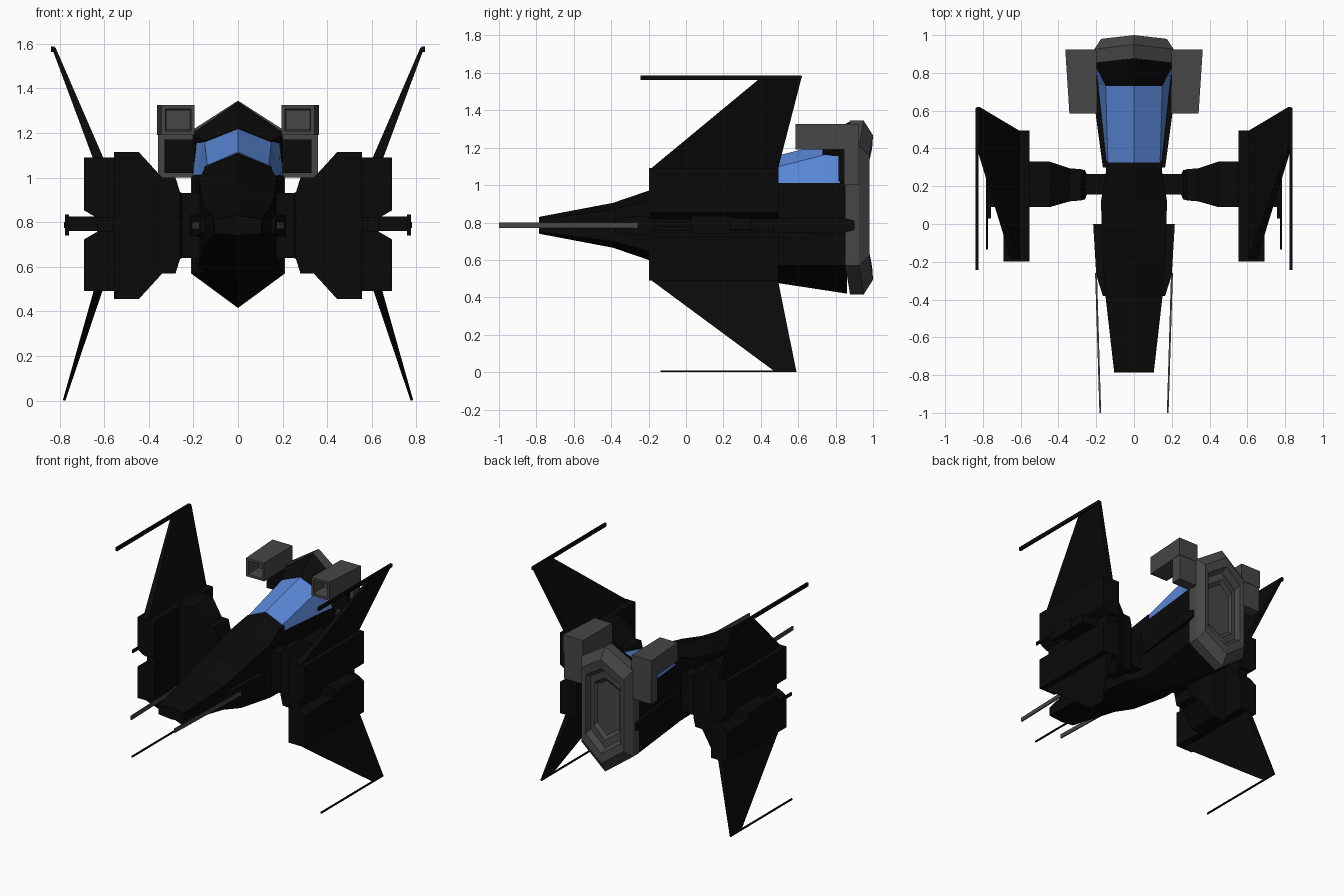
import bpy, bmesh


def material(name, rgb):
    m = bpy.data.materials.new(name)
    m.diffuse_color = (*rgb, 1)
    return m


BLACK = material("hull black", (0.003, 0.003, 0.003))
GREY = material("engine grey", (0.062, 0.062, 0.062))
BLUE = material("canopy blue", (0.105, 0.25, 0.70))


def loft(name, rings, mat, mirror=False):
    """Skin a list of equal-length point rings, cap the ends, optionally mirror in x."""
    bm = bmesh.new()
    rows = [[bm.verts.new(p) for p in r] for r in rings]
    n = len(rows[0])
    for a, b in zip(rows, rows[1:]):
        for i in range(n):
            bm.faces.new((a[i], a[(i + 1) % n], b[(i + 1) % n], b[i]))
    bm.faces.new(rows[0])
    bm.faces.new(rows[-1])
    bmesh.ops.recalc_face_normals(bm, faces=bm.faces)
    me = bpy.data.meshes.new(name)
    bm.to_mesh(me)
    bm.free()
    me.materials.append(mat)
    ob = bpy.data.objects.new(name, me)
    bpy.context.collection.objects.link(ob)
    if mirror:
        ob.modifiers.new("mirror", "MIRROR").use_mirror_merge = False
    return ob


def hexa(y, w, top, sh, lo, bot, dy=0.0):
    """Upright hexagon across the hull; dy pushes the centre line backwards."""
    return [(0, y + dy, top), (w, y, sh), (w, y, lo),
            (0, y + dy, bot), (-w, y, lo), (-w, y, sh)]


def rect_y(y, x0, x1, z0, z1):
    return [(x0, y, z0), (x1, y, z0), (x1, y, z1), (x0, y, z1)]


def rect_x(x, y0, y1, z0, z1):
    return [(x, y0, z0), (x, y1, z0), (x, y1, z1), (x, y0, z1)]


def rect_z(z, x0, x1, y0, y1):
    return [(x0, y0, z), (x1, y0, z), (x1, y1, z), (x0, y1, z)]


def box(name, x0, x1, y0, y1, z0, z1, mat=BLACK):
    return loft(name, [rect_y(y0, x0, x1, z0, z1), rect_y(y1, x0, x1, z0, z1)], mat, True)


# Hull: nose, neck and rear tub under the canopy
loft("hull", [
    hexa(-0.785, 0.105, 0.83, 0.815, 0.75, 0.74),
    hexa(-0.39, 0.15, 0.905, 0.87, 0.70, 0.665),
    hexa(-0.20, 0.165, 0.97, 0.92, 0.645, 0.60),
    hexa(0.12, 0.175, 1.05, 0.99, 0.60, 0.54),
    hexa(0.28, 0.148, 1.10, 1.045, 0.575, 0.51),
    hexa(0.33, 0.15, 1.112, 1.05, 0.57, 0.50),
    hexa(0.335, 0.15, 1.03, 1.01, 0.57, 0.50),
    hexa(0.86, 0.208, 1.05, 1.01, 0.57, 0.42)], BLACK)


def shell(y, wb, ws, sh, top, base=1.01):
    return [(wb, y, base), (ws, y, sh), (0, y, top), (-ws, y, sh), (-wb, y, base)]


# Canopy glass and the hood behind it
loft("canopy", [shell(0.325, 0.146, 0.138, 1.055, 1.115),
                shell(0.735, 0.19, 0.15, 1.16, 1.22),
                shell(0.825, 0.203, 0.185, 1.165, 1.23)], BLUE)
loft("hood", [shell(0.73, 0.145, 0.148, 1.165, 1.222, 1.155),
              shell(0.825, 0.19, 0.198, 1.19, 1.31, 1.155),
              shell(0.875, 0.208, 0.208, 1.21, 1.34, 1.0)], BLACK)

# Engine plate with a stepped recess
def plate(y, s, dy):
    h = 0.88
    return hexa(y, 0.21 * s, h + 0.465 * s, h + 0.33 * s, h - 0.31 * s, h - 0.465 * s, dy)


loft("engine_plate", [plate(0.852, 1, 0.025), plate(0.925, 1, 0.025), plate(0.98, 0.83, 0.02),
                      plate(0.975, 0.68, 0.02), plate(0.93, 0.62, 0.02),
                      plate(0.93, 0.5, 0.02), plate(0.91, 0.44, 0.02)], GREY)

# Side rails along the rear hull
loft("side_rail", [rect_y(0.30, 0.14, 0.165, 0.75, 0.82), rect_y(0.82, 0.19, 0.235, 0.74, 0.83),
                   rect_y(0.90, 0.19, 0.225, 0.76, 0.81)], BLACK, True)

# Nose gun mounts and barrels
loft("gun_mount", [rect_y(-0.38, 0.13, 0.165, 0.75, 0.82), rect_y(-0.27, 0.14, 0.2, 0.735, 0.835),
                   rect_y(0.0, 0.14, 0.216, 0.735, 0.835)], BLACK, True)
loft("nose_gun", [rect_y(-1.0, 0.174, 0.183, 0.77, 0.80),
                  rect_y(-0.26, 0.196, 0.206, 0.77, 0.80)], GREY, True)

# Launcher tubes (open at the front), brackets and dark joints
loft("launcher_tube", [rect_y(0.70, 0.215, 0.32, 1.215, 1.30), rect_y(0.585, 0.21, 0.325, 1.208, 1.308),
                       rect_y(0.585, 0.195, 0.342, 1.19, 1.326),
                       rect_y(0.925, 0.20, 0.364, 1.19, 1.326)], GREY, True)
box("launcher_bracket", 0.20, 0.358, 0.845, 0.922, 1.0, 1.195, GREY)
box("launcher_joint", 0.20, 0.33, 0.815, 0.85, 1.02, 1.17)

# Wing arms stepping outwards
loft("wing_arm", [rect_x(0.10, 0.155, 0.265, 0.64, 0.93), rect_x(0.25, 0.155, 0.265, 0.64, 0.93),
                  rect_x(0.26, 0.13, 0.285, 0.635, 0.935), rect_x(0.28, 0.125, 0.29, 0.57, 1.0),
                  rect_x(0.34, 0.12, 0.295, 0.57, 1.0), rect_x(0.445, 0.09, 0.33, 0.455, 1.115),
                  rect_x(0.555, 0.09, 0.33, 0.455, 1.115)], BLACK, True)

# Wing pods above and below a central groove
box("wing_core", 0.555, 0.63, -0.17, 0.47, 0.70, 0.87)
for name, s, half in (("upper_wing_pod", 1, 0.303), ("lower_wing_pod", -1, 0.297)):
    prof = [(0.553, 0.03), (0.63, 0.03), (0.69, 0.065), (0.69, half), (0.553, half)]
    loft(name, [[(x, y, 0.788 + s * z) for x, z in prof] for y in (-0.198, 0.495)], BLACK, True)

# Swept fins and their long tip guns
loft("upper_fin", [rect_z(1.08, 0.60, 0.648, -0.198, 0.49),
                   rect_z(1.583, 0.818, 0.835, 0.41, 0.62)], BLACK, True)
loft("lower_fin", [rect_z(0.50, 0.605, 0.645, -0.198, 0.49),
                   rect_z(0.003, 0.773, 0.785, 0.475, 0.59)], BLACK, True)
box("upper_tip_gun", 0.823, 0.839, -0.243, 0.615, 1.562, 1.587)
box("lower_tip_gun", 0.773, 0.783, -0.135, 0.59, 0.0, 0.010)

# Guns in the wing grooves
box("wing_gun_body", 0.62, 0.762, 0.09, 0.35, 0.76, 0.825)
box("wing_gun_end", 0.757, 0.776, 0.03, 0.24, 0.74, 0.835)
box("wing_gun_barrel", 0.772, 0.779, -0.13, 0.05, 0.775, 0.80)
